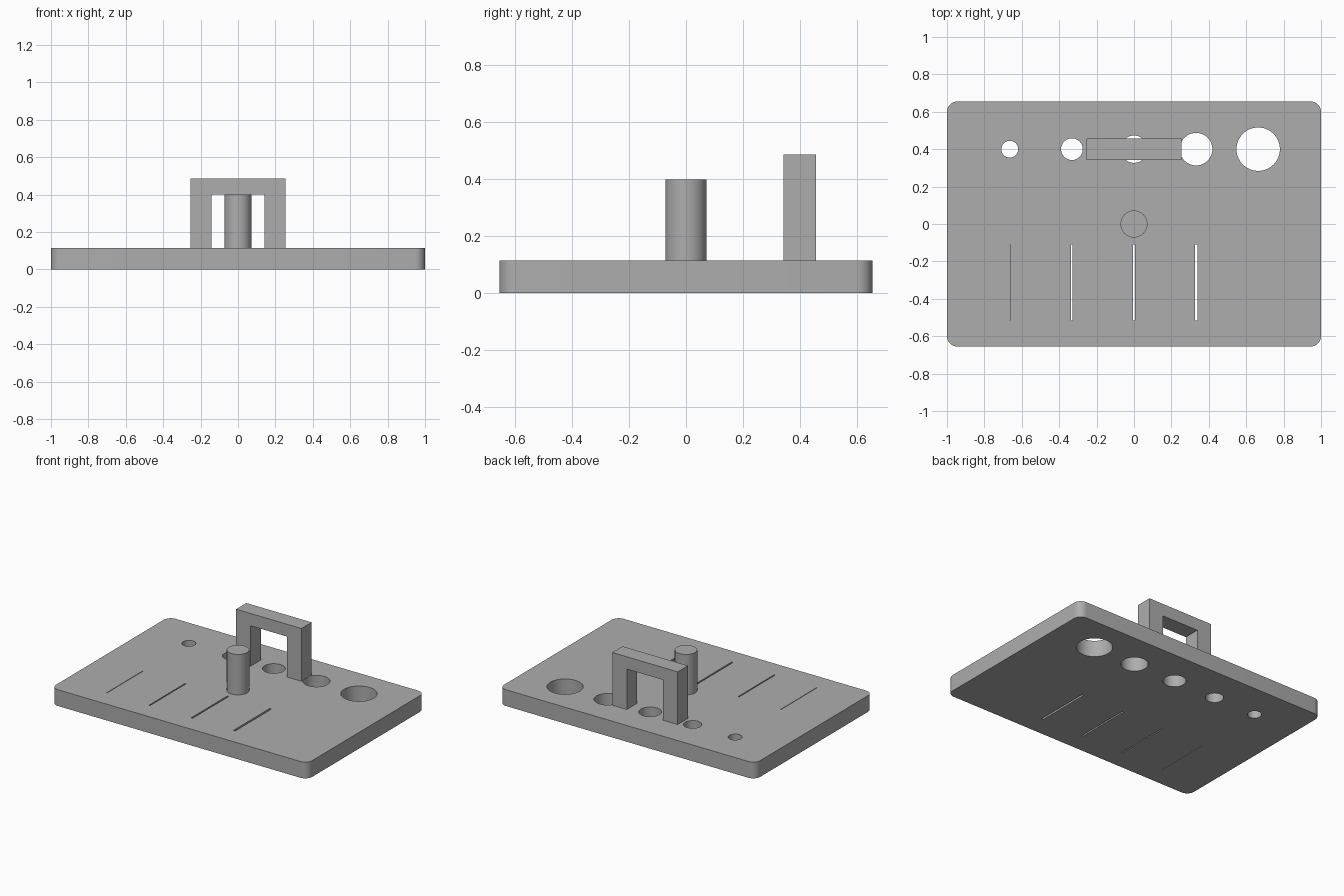
import bpy, bmesh, math
from mathutils import Matrix, Vector

if "Cube" in bpy.data.objects:
    bpy.data.objects.remove(bpy.data.objects["Cube"])

grey = bpy.data.materials.new("light_grey")
grey.diffuse_color = (0.42, 0.42, 0.42, 1)
grey.use_nodes = True
grey.node_tree.nodes["Principled BSDF"].inputs["Base Color"].default_value = grey.diffuse_color


def circle(cx, cy, r, n=64):
    return [(cx + r * math.cos(2 * math.pi * i / n),
             cy + r * math.sin(2 * math.pi * i / n)) for i in range(n)]


def rectangle(cx, cy, w, d):
    return [(cx + sx * w / 2, cy + sy * d / 2)
            for sx, sy in ((-1, -1), (1, -1), (1, 1), (-1, 1))]


def rounded_rectangle(hx, hy, r, n=10):
    pts = []
    for k, (sx, sy) in enumerate(((1, 1), (-1, 1), (-1, -1), (1, -1))):
        for i in range(n + 1):
            a = math.pi / 2 * (k + i / n)
            pts.append((sx * (hx - r) + r * math.cos(a),
                        sy * (hy - r) + r * math.sin(a)))
    return pts


def extrude_outlines(name, loops, depth, matrix):
    """Fill closed outlines (inner loops become holes), extrude and place."""
    bm = bmesh.new()
    edges = []
    for pts in loops:
        vs = [bm.verts.new((x, y, 0)) for x, y in pts]
        edges += [bm.edges.new((vs[i - 1], vs[i])) for i in range(len(vs))]
    bmesh.ops.triangle_fill(bm, edges=edges, use_beauty=True, normal=(0, 0, 1))
    new = bmesh.ops.extrude_face_region(bm, geom=bm.faces[:])["geom"]
    bmesh.ops.translate(bm, vec=Vector((0, 0, depth)),
                        verts=[g for g in new if isinstance(g, bmesh.types.BMVert)])
    bmesh.ops.transform(bm, matrix=matrix, verts=bm.verts[:])
    bmesh.ops.recalc_face_normals(bm, faces=bm.faces[:])
    mesh = bpy.data.meshes.new(name)
    bm.to_mesh(mesh)
    bm.free()
    mesh.materials.append(grey)
    obj = bpy.data.objects.new(name, mesh)
    bpy.context.collection.objects.link(obj)
    bpy.ops.object.select_all(action='DESELECT')
    obj.select_set(True)
    bpy.context.view_layer.objects.active = obj
    bpy.ops.object.shade_smooth_by_angle(angle=math.radians(30))
    return obj


THICK = 0.115
STEP = 0.332

# Base plate with a row of growing holes and a row of widening slots
outlines = [rounded_rectangle(1.0, 0.655, 0.055)]
for i, r in enumerate((0.045, 0.058, 0.073, 0.087, 0.116)):
    outlines.append(circle((i - 2) * STEP, 0.4, r))
for i, w in enumerate((0.004, 0.008, 0.011, 0.014)):
    outlines.append(rectangle((i - 2) * STEP, -0.313, w, 0.405))
extrude_outlines("base_plate", outlines, THICK, Matrix())

# Round post in the middle
extrude_outlines("post", [circle(0, 0, 0.072)], 0.4 - THICK,
                 Matrix.Translation((0, 0, THICK)))

# Square arch over the middle hole (outline in x-z, extruded towards -y)
half = [(0.142, 0.4), (0.142, THICK), (0.255, THICK), (0.255, 0.487)]
arch = half + [(-x, z) for x, z in reversed(half)]
extrude_outlines("arch", [arch], 0.114,
                 Matrix.Translation((0, 0.457, 0)) @ Matrix.Rotation(math.pi / 2, 4, 'X'))
